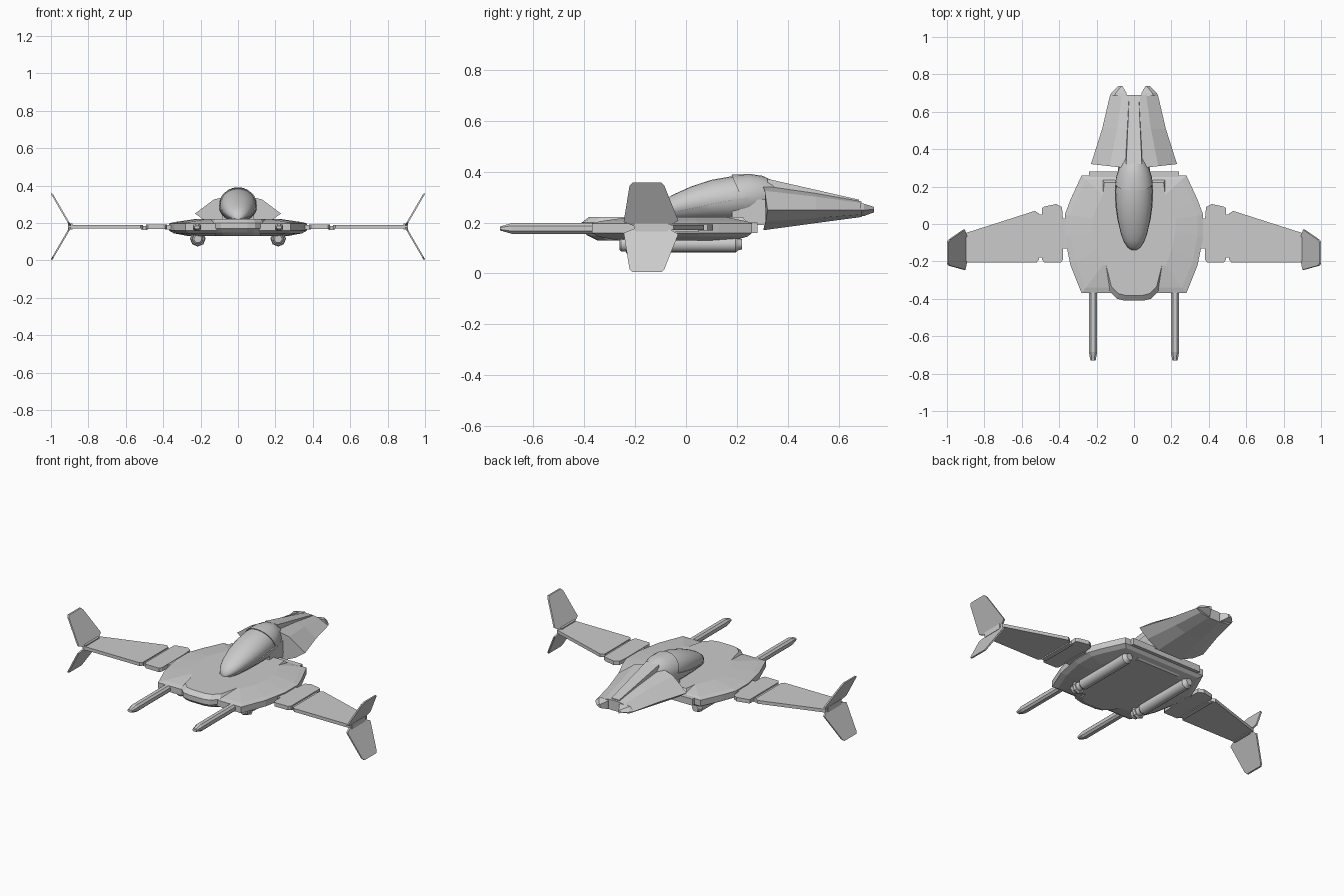
import bpy, bmesh, math
from mathutils import Vector

cube = bpy.data.objects.get("Cube")
if cube:
    bpy.data.objects.remove(cube, do_unlink=True)

grey = bpy.data.materials.new("light_grey")
grey.use_nodes = True
grey.diffuse_color = (0.6, 0.6, 0.6, 1)
grey.node_tree.nodes["Principled BSDF"].inputs["Base Color"].default_value = (0.6, 0.6, 0.6, 1)


def finish(name, bm, smooth=False):
    bmesh.ops.recalc_face_normals(bm, faces=bm.faces)
    mesh = bpy.data.meshes.new(name)
    bm.to_mesh(mesh)
    bm.free()
    mesh.materials.append(grey)
    ob = bpy.data.objects.new(name, mesh)
    bpy.context.collection.objects.link(ob)
    if smooth:
        bpy.ops.object.select_all(action='DESELECT')
        ob.select_set(True)
        bpy.context.view_layer.objects.active = ob
        bpy.ops.object.shade_smooth_by_angle(angle=math.radians(35))
    return ob


def loft_mesh(rings):
    """Skin a list of equal-length point loops and cap both ends."""
    bm = bmesh.new()
    loops = [[bm.verts.new(p) for p in r] for r in rings]
    n = len(loops[0])
    for a, b in zip(loops, loops[1:]):
        for i in range(n):
            j = (i + 1) % n
            bm.faces.new((a[i], a[j], b[j], b[i]))
    bm.faces.new(loops[0])
    bm.faces.new(loops[-1])
    return bm


def loft(name, rings, smooth=False):
    return finish(name, loft_mesh(rings), smooth)


def slab(name, outline, z0, z1):
    return loft(name, [[(x, y, z) for x, y in outline] for z in (z0, z1)])


def box(name, x0, x1, y0, y1, z0, z1):
    return slab(name, [(x0, y0), (x1, y0), (x1, y1), (x0, y1)], z0, z1)


def both(half):
    """Close a half outline running from +x side by mirroring it in x."""
    return half + [(-p[0],) + tuple(p[1:]) for p in reversed(half)]


def lathe(name, x, z, profile, n=16):
    rings = [[(x + r * math.cos(2 * math.pi * i / n), y,
               z + r * math.sin(2 * math.pi * i / n)) for i in range(n)] for y, r in profile]
    return loft(name, rings, True)


# Main body: faceted disc with bevelled rims
rim = both([(0.28, -0.37), (0.34, -0.22), (0.37, -0.07), (0.37, 0.05), (0.34, 0.13), (0.28, 0.26)])


def deck(scale, z):
    return [(x * scale, y * scale, z) for x, y in rim]


loft("body", [deck(0.72, 0.13), deck(0.93, 0.145), deck(1, 0.16),
              deck(1, 0.197), deck(0.92, 0.205), deck(0.6, 0.222)])

# Rounded nose and raised centre deck
nose = both([(0.05, -0.41), (0.09, -0.4), (0.13, -0.36), (0.17, -0.2), (0.2, 0.0), (0.17, 0.24)])
loft("nose_deck", [[(x * s, y * s, z) for x, y in nose] for s, z in
                   ((0.85, 0.13), (0.95, 0.15), (1, 0.17), (1, 0.2), (0.93, 0.222))])
box("rear_sill", -0.24, 0.24, 0.2, 0.28, 0.16, 0.2)
box("tail_neck", -0.085, 0.085, 0.18, 0.36, 0.19, 0.29)

# Canopy: station, half width, bottom and top heights
STATIONS = [(-0.14, 0.012, 0.215, 0.235), (-0.125, 0.034, 0.21, 0.262), (-0.09, 0.056, 0.21, 0.288),
            (-0.05, 0.07, 0.21, 0.31), (0.02, 0.086, 0.21, 0.342), (0.1, 0.096, 0.21, 0.368),
            (0.18, 0.098, 0.21, 0.382), (0.25, 0.09, 0.22, 0.385), (0.3, 0.074, 0.23, 0.378),
            (0.36, 0.046, 0.25, 0.35)]


def canopy_mesh(grow):
    rings = []
    for y, w, lo, hi in STATIONS:
        mid, h = (lo + hi) / 2, (hi - lo) / 2 + grow
        rings.append([((w + grow) * math.cos(2 * math.pi * i / 24), y,
                       mid + h * math.sin(2 * math.pi * i / 24)) for i in range(24)])
    return loft_mesh(rings)


def cut_shell(name, point, normal):
    bm = canopy_mesh(0.006)
    geom = bm.verts[:] + bm.edges[:] + bm.faces[:]
    cut = bmesh.ops.bisect_plane(bm, geom=geom, plane_co=point, plane_no=normal, clear_outer=True)
    bmesh.ops.holes_fill(bm, edges=[e for e in bm.edges if e.is_boundary])
    finish(name, bm, True)


finish("canopy_glass", canopy_mesh(0), True)
cut_shell("canopy_sill", Vector((0, -0.14, 0.222)), Vector((0, -0.21, 1)))
cut_shell("canopy_hood", Vector((0, 0.18, 0.385)), Vector((0, -0.08, -0.035)))


# Tail: faceted wedge narrowing to the rear
def tail_ring(y, sweep, half):
    return both([(x, y + sweep * x, z) for x, z in half])


loft("tail", [
    tail_ring(0.295, 0.11, [(0.05, 0.345), (0.13, 0.325), (0.23, 0.25), (0.165, 0.205), (0.08, 0.17)]),
    tail_ring(0.51, 0, [(0.04, 0.315), (0.09, 0.302), (0.17, 0.25), (0.13, 0.218), (0.06, 0.198)]),
    tail_ring(0.69, 0, [(0.032, 0.283), (0.065, 0.277), (0.128, 0.25), (0.1, 0.232), (0.04, 0.222)])])
loft("tail_spine", [
    [(0.05, 0.32, 0.31), (0.042, 0.32, 0.372), (-0.042, 0.32, 0.372), (-0.05, 0.32, 0.31)],
    [(0.032, 0.68, 0.25), (0.026, 0.68, 0.29), (-0.026, 0.68, 0.29), (-0.032, 0.68, 0.25)]])

# Wing panels, with notched joints
inner = [(0.38, -0.135), (0.38, -0.19), (0.39, -0.205), (0.48, -0.205), (0.492, -0.19),
         (0.492, 0.085), (0.48, 0.093), (0.415, 0.107), (0.385, 0.09), (0.38, 0.03)]
outer = [(0.508, -0.19), (0.52, -0.205), (0.905, -0.205), (0.905, -0.05), (0.53, 0.07), (0.508, 0.055)]
# Winglet outline: position along y, fraction of the way to the tip
fin = [(-0.2, 0), (-0.245, 0.1), (-0.222, 0.93), (-0.21, 1), (-0.097, 1), (-0.085, 0.93), (-0.03, 0.13), (-0.07, 0)]

for s, side in ((1, "left"), (-1, "right")):
    def flip(pts):
        return [(s * x, y) for x, y in pts]

    slab(side + "_inner_wing", flip(inner), 0.168, 0.192)
    slab(side + "_outer_wing", flip(outer), 0.17, 0.19)
    slab(side + "_wing_root", flip([(0.34, -0.13), (0.39, -0.13), (0.39, 0.03), (0.34, 0.03)]), 0.165, 0.19)
    slab(side + "_wing_hinge", flip([(0.485, -0.18), (0.515, -0.18), (0.515, 0.05), (0.485, 0.05)]), 0.163, 0.184)

    # Splayed winglets above and below the wing tip
    for v, place in ((1, "upper"), (-1, "lower")):
        rings = [[(s * (0.896 + 0.1 * t + d), y, 0.181 + v * (0.004 + 0.172 * t)) for y, t in fin]
                 for d in (-0.005, 0.005)]
        loft(side + "_" + place + "_winglet", rings)
    slab(side + "_tip_block", flip([(0.885, -0.2), (0.91, -0.2), (0.91, -0.07), (0.885, -0.07)]), 0.165, 0.197)

    # Forward prongs with tapered tips
    def prong_ring(y, w, h):
        return [(s * 0.219 + a * w, y, 0.177 + b * h) for a, b in
                ((1, -0.5), (1, 0.5), (0.5, 1), (-0.5, 1), (-1, 0.5), (-1, -0.5), (-0.5, -1), (0.5, -1))]
    loft(side + "_prong", [prong_ring(-0.73, 0.014, 0.008), prong_ring(-0.685, 0.022, 0.021),
                           prong_ring(-0.3, 0.022, 0.021)])

    # Pods slung under the body
    lathe(side + "_pod", s * 0.215, 0.115,
          [(-0.262, 0.02), (-0.255, 0.028), (-0.215, 0.03), (-0.205, 0.024), (-0.185, 0.024),
           (-0.175, 0.032), (0.195, 0.032), (0.205, 0.024), (0.22, 0.02)])
    slab(side + "_pod_mount", flip([(0.2, -0.2), (0.23, -0.2), (0.23, 0.16), (0.2, 0.16)]), 0.12, 0.16)
    lathe(side + "_pod_collar", s * 0.215, 0.116, [(-0.235, 0.036), (-0.22, 0.042), (-0.21, 0.036)], 8)

    # Twin rear tips on either side of the tail notch
    def tip(y, x0, x1, z0, z1):
        return [(s * x0, y, z0), (s * x1, y, (z0 + z1) / 2), (s * x1 * 0.8, y, z1), (s * x0, y, z1)]
    loft(side + "_tail_tip", [tip(0.685, 0.038, 0.128, 0.224, 0.277), tip(0.7, 0.04, 0.122, 0.226, 0.274),
                              tip(0.738, 0.062, 0.084, 0.24, 0.262)])
